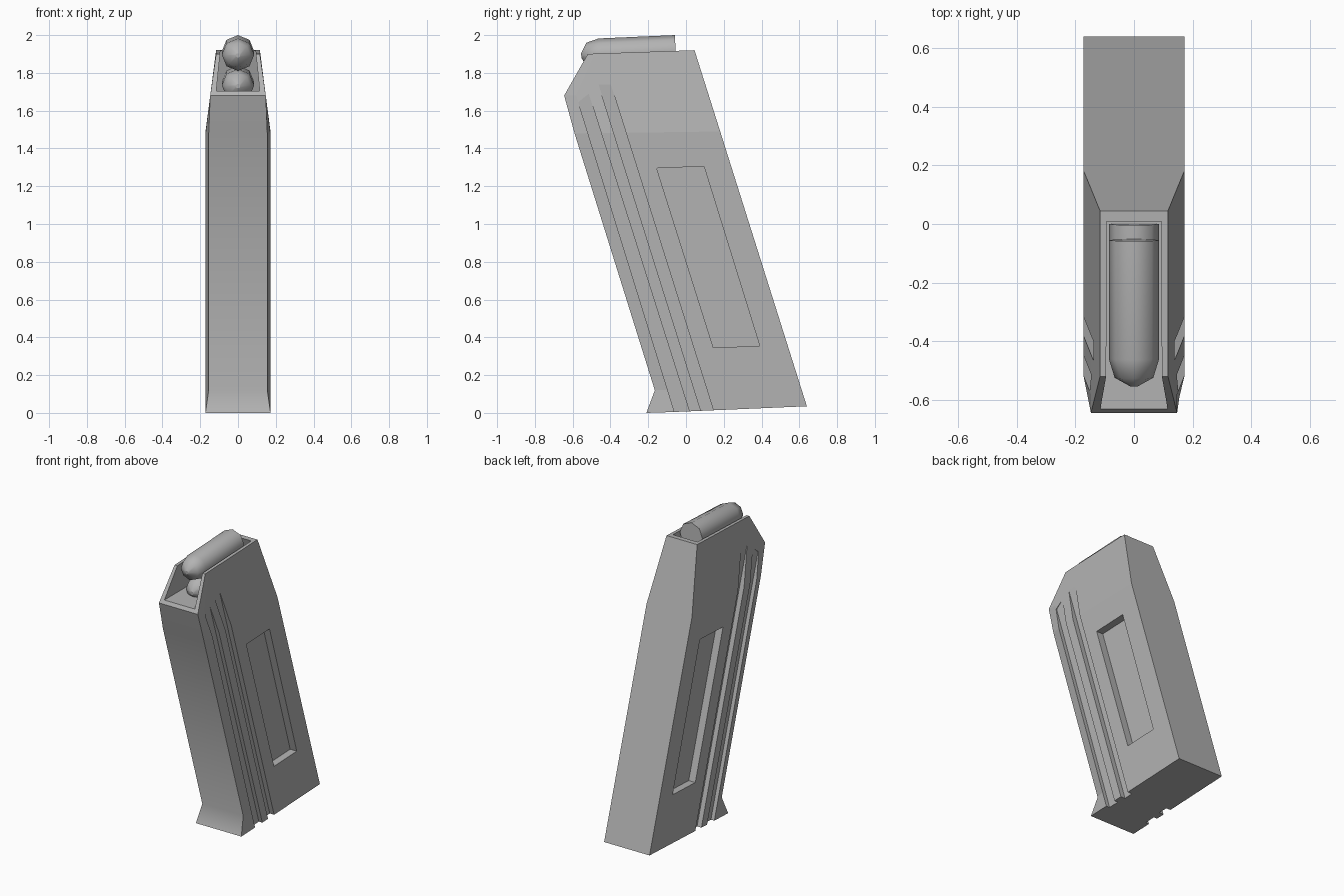
import bpy, bmesh, math
from mathutils import Matrix, Vector

cube = bpy.data.objects.get("Cube")
if cube:
    bpy.data.objects.remove(cube)

# One matte grey for everything
grey = bpy.data.materials.new("matte_grey")
grey.use_nodes = True
grey.diffuse_color = (0.45, 0.45, 0.45, 1)
grey.node_tree.nodes["Principled BSDF"].inputs["Base Color"].default_value = (0.45, 0.45, 0.45, 1)


def make_object(name, bm):
    bmesh.ops.recalc_face_normals(bm, faces=bm.faces)
    mesh = bpy.data.meshes.new(name)
    bm.to_mesh(mesh)
    bm.free()
    mesh.materials.append(grey)
    obj = bpy.data.objects.new(name, mesh)
    bpy.context.collection.objects.link(obj)
    return obj


def loft(bm, rings):
    """Skin closed rings of points and cap both ends; returns rows of side faces."""
    rows = [[bm.verts.new(p) for p in ring] for ring in rings]
    n = len(rows[0])
    sides = [[bm.faces.new((a[i], a[(i + 1) % n], b[(i + 1) % n], b[i])) for i in range(n)]
             for a, b in zip(rows, rows[1:])]
    bm.faces.new(rows[0][::-1])
    bm.faces.new(rows[-1])
    return sides


# Casing: each level gives (half width, y, z) of the front edge, shoulder and back edge
levels = [
    ((0.172, -0.21, 0), (0.172, -0.06, 0.005), (0.172, 0.64, 0.035)),
    ((0.155, -0.165, 0.12), (0.172, -0.097, 0.12), (0.172, 0.613, 0.12)),
    ((0.155, -0.59, 1.48), (0.172, -0.519, 1.48), (0.172, 0.181, 1.49)),
    ((0.147, -0.645, 1.68), (0.147, -0.581, 1.68), (0.147, 0.121, 1.68)),
    ((0.116, -0.52, 1.90), (0.116, -0.48, 1.902), (0.116, 0.045, 1.92)),
]
bm = bmesh.new()
rings = [list(lv) + [(-x, y, z) for x, y, z in reversed(lv)] for lv in levels]
sides = loft(bm, rings)
for row in sides[:3]:
    row[5].smooth = True  # curved front strip
casing = make_object("casing", bm)


def cut(target, bm):
    """Subtract a closed shape from the target."""
    cutter = make_object("cutter", bm)
    cutter.hide_render = True
    mod = target.modifiers.new("cut", 'BOOLEAN')
    mod.operation = 'DIFFERENCE'
    mod.solver = 'EXACT'
    mod.object = cutter
    bpy.context.view_layer.objects.active = target
    bpy.ops.object.modifier_apply(modifier=mod.name)
    bpy.data.objects.remove(cutter)


def cut_sides(outline, floor):
    """Recess a side outline (y, z) into both sides, down to half width floor."""
    for s in (1, -1):
        bm = bmesh.new()
        loft(bm, [[(s * x, y, z) for y, z in outline] for x in (floor, 0.3)])
        cut(casing, bm)


# Two long grooves that fade out at the tapered top, and the side panel
cut_sides([(-0.044, -0.05), (-0.57, 1.645), (-0.515, 1.69), (0.036, -0.05)], 0.146)
cut_sides([(0.098, -0.05), (-0.465, 1.745), (-0.40, 1.745), (0.165, -0.05)], 0.139)
cut_sides([(-0.155, 1.295), (0.095, 1.305), (0.39, 0.355), (0.145, 0.345)], 0.122)

# Open mouth with an inner floor
bm = bmesh.new()
loft(bm, [[(-w, -0.75, z), (w, -0.75, z), (w, back, z), (-w, back, z)]
          for w, back, z in ((0.115, 0.078, 1.703), (0.085, -0.017, 2.0))])
cut(casing, bm)


# Two rounds with eight sides and blunt noses, tipped slightly forward
def make_round(name, y, z):
    bm = bmesh.new()
    profile = [(0, 0.086), (0.405, 0.086), (0.47, 0.066), (0.5, 0.012)]
    loft(bm, [[(r * math.sin(k * math.pi / 4), -d, r * math.cos(k * math.pi / 4))
               for k in range(8)] for d, r in profile])
    for f in bm.faces:
        f.smooth = len(f.verts) == 4
    tilt = Matrix.Rotation(math.radians(2.5), 4, 'X')
    bm.transform(Matrix.Translation(Vector((0, y, z))) @ tilt)
    return make_object(name, bm)


make_round("top_round", -0.055, 1.914)
make_round("lower_round", 0.0, 1.752)
